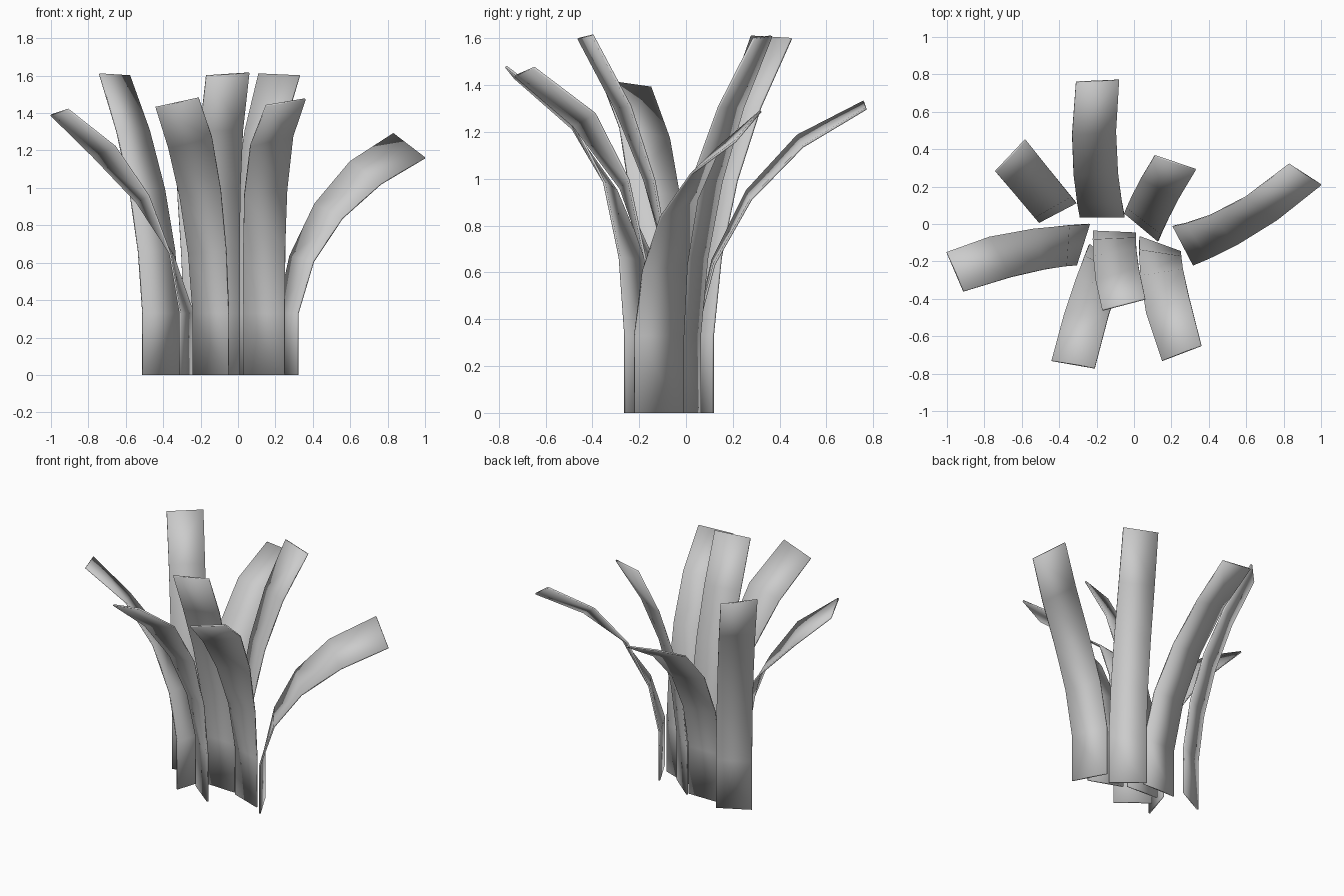
import bpy, math
from mathutils import Vector

if "Cube" in bpy.data.objects:
    bpy.data.objects.remove(bpy.data.objects["Cube"])

grey = bpy.data.materials.new("pale grey")
grey.diffuse_color = (0.6, 0.6, 0.6, 1)
grey.use_nodes = True
grey.node_tree.nodes["Principled BSDF"].inputs["Base Color"].default_value = grey.diffuse_color

SEGMENTS = 5
STEM = 0.33        # upright first segment
THICK = 0.01

# name: two long edges, each as base xy, tip xyz, mid-length sweep xyz
BLADES = {
    "right_blade": (((0.21, -0.01), (0.83, 0.32, 1.29), (0.0, -0.055, 0.015)),
                    ((0.32, -0.22), (1.0, 0.21, 1.16), (0.01, -0.035, -0.04))),
    "back_blade": (((-0.29, 0.04), (-0.31, 0.76, 1.33), (-0.03, -0.015, 0.03)),
                   ((-0.05, 0.04), (-0.08, 0.77, 1.30), (-0.03, 0, 0))),
    "front_blade": (((0.01, -0.05), (0.06, -0.40, 1.615), (-0.015, 0.025, 0)),
                    ((-0.22, -0.04), (-0.17, -0.46, 1.60), (-0.015, -0.01, 0))),
    "back_left_blade": (((-0.51, 0.01), (-0.74, 0.28, 1.61), (0, 0, 0)),
                        ((-0.31, 0.115), (-0.58, 0.45, 1.60), (0, 0, 0))),
    "back_right_blade": (((-0.05, 0.06), (0.11, 0.365, 1.61), (-0.01, 0, 0)),
                         ((0.13, -0.09), (0.33, 0.29, 1.60), (-0.01, 0, 0))),
    "left_blade": (((-0.31, -0.22), (-0.91, -0.36, 1.42), (0.025, 0.025, 0.02)),
                   ((-0.24, 0.0), (-1.0, -0.15, 1.39), (-0.065, 0.025, -0.04))),
    "front_left_blade": (((-0.05, -0.26), (-0.21, -0.77, 1.48), (0.01, 0.08, 0.04)),
                         ((-0.24, -0.11), (-0.44, -0.73, 1.43), (-0.01, 0.01, 0))),
    "front_right_blade": (((0.25, -0.15), (0.36, -0.65, 1.475), (-0.025, 0.07, 0.055)),
                          ((0.03, -0.07), (0.15, -0.73, 1.44), (-0.04, 0, 0))),
}


def edge_points(base, tip, sweep):
    """Edge that rises straight, then bends outward by an equal angle per segment."""
    base, tip, sweep = Vector((*base, 0)), Vector(tip), Vector(sweep)
    run = (tip - base).to_2d().length
    bend = math.atan2(run, tip.z - STEM) / 2.5
    steps = range(1, SEGMENTS)
    out_total = sum(math.sin(k * bend) for k in steps)
    up_total = sum(math.cos(k * bend) for k in steps)
    pts = [base]
    out = up = 0
    for k in range(SEGMENTS):
        out += math.sin(k * bend) / out_total
        up += math.cos(k * bend) / up_total if k else 0
        bow = sweep * 4 * out * (1 - out)
        p = base.lerp(tip, out) + bow
        p.z = STEM + (tip.z - STEM) * up + bow.z
        pts.append(p)
    return pts


for name, (first, second) in BLADES.items():
    left, right = edge_points(*first), edge_points(*second)
    n = len(left)
    verts, faces = [], []
    for i in range(n):
        a, b = max(i - 1, 0), min(i + 1, n - 1)
        along = left[b] + right[b] - left[a] - right[a]
        off = (right[i] - left[i]).cross(along).normalized() * THICK / 2
        verts += [left[i] + off, right[i] + off, right[i] - off, left[i] - off]
    for i in range(0, 4 * (n - 1), 4):
        # both broad sides share the same diagonal so they stay parallel
        faces += [(i, i + 1, i + 5), (i, i + 5, i + 4),
                  (i + 3, i + 6, i + 2), (i + 3, i + 7, i + 6),
                  (i + 1, i + 2, i + 6, i + 5), (i + 3, i, i + 4, i + 7)]
    faces += [(3, 2, 1, 0), tuple(range(4 * n - 4, 4 * n))]
    mesh = bpy.data.meshes.new(name)
    mesh.from_pydata(verts, [], faces)
    mesh.materials.append(grey)
    mesh.shade_smooth()
    blade = bpy.data.objects.new(name, mesh)
    bpy.context.collection.objects.link(blade)
